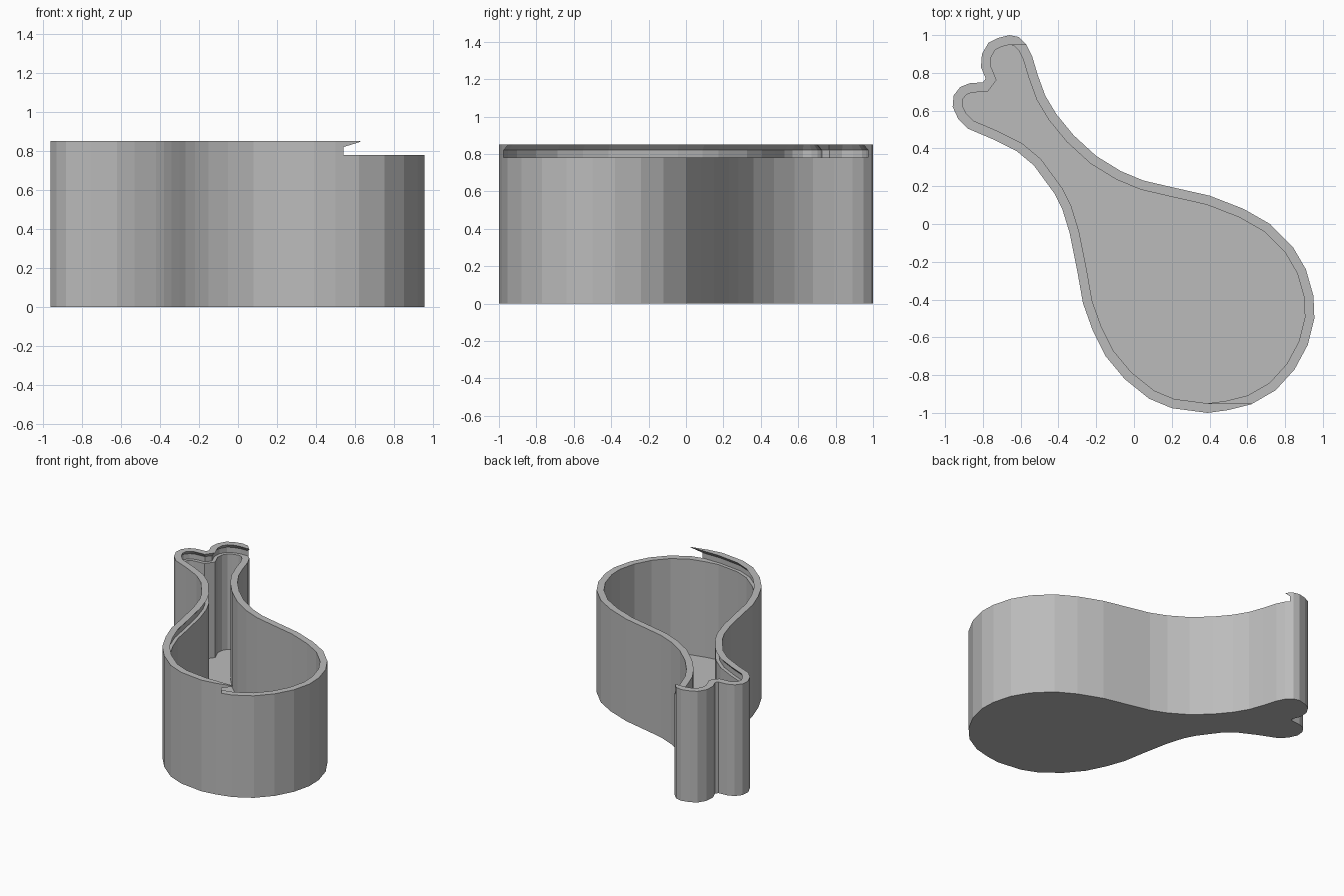
import bpy
import bmesh
from mathutils import Vector

HEIGHT = 0.85       # top of the rim
LEDGE = 0.78        # where the sliding lid rests
LIP = 0.82          # where the undercut starts to close
FLOOR = 0.05
WALL = 0.05
GROOVE = 0.025      # wall left outside the lid groove

# Drumstick outline, clockwise from the tip of the upper knuckle
OUTLINE = [Vector(p) for p in (
    (-.66, 1), (-.61, .99), (-.57, .95), (-.54, .89), (-.51, .79), (-.47, .68),
    (-.41, .58), (-.32, .47), (-.2, .36), (-.07, .28), (.05, .23), (.2, .195),
    (.4, .15), (.58, .08), (.72, 0), (.84, -.12), (.91, -.24), (.95, -.38),
    (.955, -.5), (.92, -.64), (.85, -.77), (.75, -.88), (.62, -.955),
    (.5, -.985), (.39, -1), (.2, -.975), (.08, -.925), (-.05, -.82),
    (-.15, -.7), (-.22, -.56), (-.27, -.42), (-.3, -.25), (-.34, -.05),
    (-.38, .08), (-.42, .16), (-.53, .31), (-.62, .385), (-.75, .45),
    (-.88, .505), (-.93, .555), (-.96, .62), (-.955, .68), (-.92, .725),
    (-.87, .745), (-.8, .75), (-.785, .77), (-.81, .83), (-.805, .9),
    (-.77, .96), (-.72, .985))]


def inset(points, distance):
    """Offset a clockwise outline inwards with mitred corners."""
    result = []
    for i, p in enumerate(points):
        before = (p - points[i - 1]).normalized()
        after = (points[(i + 1) % len(points)] - p).normalized()
        n1 = Vector((before.y, -before.x))
        n2 = Vector((after.y, -after.x))
        result.append(p + (n1 + n2) * distance / (1 + n1.dot(n2)))
    return result


def loft(name, layers):
    """Closed solid through (outline, z) layers of equal point count."""
    bm = bmesh.new()
    rings = [[bm.verts.new((p.x, p.y, z)) for p in ring] for ring, z in layers]
    for low, high in zip(rings, rings[1:]):
        for i in range(len(low)):
            bm.faces.new((low[i - 1], low[i], high[i], high[i - 1]))
    bm.faces.new(rings[0])
    bm.faces.new(rings[-1])
    bmesh.ops.recalc_face_normals(bm, faces=bm.faces)
    mesh = bpy.data.meshes.new(name)
    bm.to_mesh(mesh)
    bm.free()
    obj = bpy.data.objects.new(name, mesh)
    bpy.context.collection.objects.link(obj)
    return obj


def slide_path(distance):
    """Left-hand side of the inset outline, swept out through the right wall."""
    ring = inset(OUTLINE, distance)
    lowest = min(range(len(ring)), key=lambda i: OUTLINE[i].y)
    chain = ring[lowest:] + ring[:1]
    return chain + [Vector((2, chain[-1].y)), Vector((2, chain[0].y))]


def carve(target, cutter):
    """Subtract the cutter from the target and remove it."""
    cutter.hide_render = True
    modifier = target.modifiers.new(cutter.name, 'BOOLEAN')
    modifier.operation = 'DIFFERENCE'
    modifier.solver = 'EXACT'
    modifier.object = cutter
    bpy.context.view_layer.objects.active = target
    bpy.ops.object.modifier_apply(modifier=modifier.name)
    bpy.data.objects.remove(cutter, do_unlink=True)


default_cube = bpy.data.objects.get("Cube")
if default_cube:
    bpy.data.objects.remove(default_cube, do_unlink=True)

# Solid body
box = loft("drumstick_box", [(OUTLINE, 0), (OUTLINE, HEIGHT)])

# Hollow interior
cavity = inset(OUTLINE, WALL)
carve(box, loft("cavity_cutter", [(cavity, FLOOR), (cavity, LEDGE + 0.02)]))

# Undercut groove for the sliding lid, open to the right
wide, narrow = slide_path(GROOVE), slide_path(WALL)
carve(box, loft("groove_cutter", [(wide, LEDGE), (wide, LIP),
                                  (narrow, HEIGHT), (narrow, HEIGHT + 0.1)]))

# Single grey plastic
grey = bpy.data.materials.new("grey_plastic")
grey.use_nodes = True
grey.diffuse_color = (0.5, 0.5, 0.5, 1)
grey.node_tree.nodes["Principled BSDF"].inputs["Base Color"].default_value = (0.5, 0.5, 0.5, 1)
box.data.materials.clear()
box.data.materials.append(grey)
for face in box.data.polygons:
    face.material_index = 0
